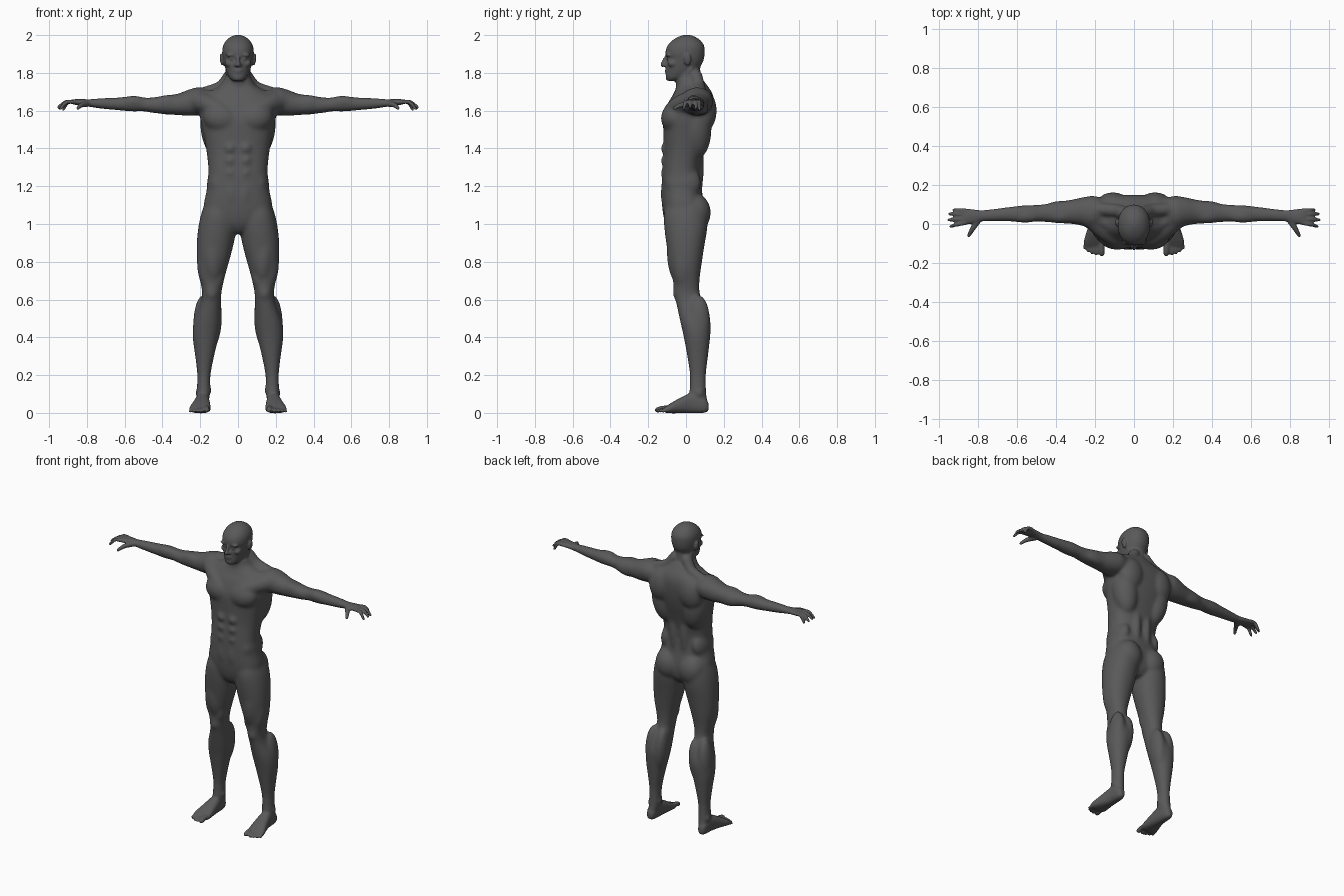
import bpy, bmesh, math
from mathutils import Vector, Matrix

bm = bmesh.new()


def skin(rings, mirror):
    """Close a stack of rings into a solid, optionally with its mirrored twin."""
    for s in ((1, -1) if mirror else (1,)):
        vs = [[bm.verts.new((p[0] * s, p[1], p[2])) for p in r] for r in rings]
        n = len(vs[0])
        for a, b in zip(vs, vs[1:]):
            for i in range(n):
                bm.faces.new((a[i], a[(i + 1) % n], b[(i + 1) % n], b[i]))
        bm.faces.new(vs[0])
        bm.faces.new(vs[-1])


def spline(rows, steps=5):
    """Catmull-Rom interpolation through rows of numbers."""
    out = []
    for i in range(len(rows) - 1):
        p0, p1, p2, p3 = rows[max(i - 1, 0)], rows[i], rows[i + 1], rows[min(i + 2, len(rows) - 1)]
        for k in range(steps):
            t = k / steps
            out.append([0.5 * (2 * b + (c - a) * t + (2 * a - 5 * b + 4 * c - d) * t * t
                               + (3 * b - a - 3 * c + d) * t ** 3)
                        for a, b, c, d in zip(p0, p1, p2, p3)])
    out.append(list(rows[-1]))
    return out


def loft(axis, rows, power=2.2, mirror=True, n=32):
    """Rows: position on axis, then low/high limits on the two other axes."""
    rings = []
    for t, a0, a1, b0, b1 in spline(rows):
        ring = []
        for i in range(n):
            an = 2 * math.pi * i / n
            c, s = math.cos(an), math.sin(an)
            p = [(a0 + a1) / 2 + (a1 - a0) / 2 * math.copysign(abs(c) ** (2 / power), c),
                 (b0 + b1) / 2 + (b1 - b0) / 2 * math.copysign(abs(s) ** (2 / power), s)]
            p.insert(axis, t)
            ring.append(p)
        rings.append(ring)
    skin(rings, mirror)


def tube(rows, mirror=True, n=14):
    """Rows: x, y, z, radius; rounded at both ends."""
    pts = spline(rows)
    rings = []
    for i, (x, y, z, r) in enumerate(pts):
        d = (Vector(pts[min(i + 1, len(pts) - 1)][:3]) - Vector(pts[max(i - 1, 0)][:3])).normalized()
        q = d.to_track_quat('Z', 'Y')
        c = Vector((x, y, z))

        def ring(off, k):
            return [c + d * off + q @ Vector((r * k * math.cos(2 * math.pi * j / n),
                                              r * k * math.sin(2 * math.pi * j / n), 0)) for j in range(n)]
        if i == 0:
            rings += [ring(-.9 * r, .35), ring(-.6 * r, .8)]
        rings.append(ring(0, 1))
        if i == len(pts) - 1:
            rings += [ring(.6 * r, .8), ring(.9 * r, .35)]
    skin(rings, mirror)


def blob(loc, rad, tilt=0, mirror=True):
    """Ellipsoid muscle, tilted about y."""
    for s in ((1, -1) if mirror else (1,)):
        m = (Matrix.Translation((loc[0] * s, loc[1], loc[2])) @ Matrix.Rotation(math.radians(tilt * s), 4, 'Y')
             @ Matrix.Diagonal((*rad, 1)))
        bmesh.ops.create_uvsphere(bm, u_segments=24, v_segments=16, radius=1, matrix=m)


# torso
torso = [(.95, .025, -.075, .06), (1.0, .12, -.108, .095), (1.08, .18, -.125, .1), (1.18, .166, -.129, .084),
         (1.28, .157, -.126, .077), (1.38, .166, -.118, .097), (1.48, .184, -.12, .127), (1.56, .2, -.119, .144),
         (1.64, .2, -.094, .15), (1.69, .17, -.066, .14), (1.73, .1, -.05, .115), (1.77, .07, -.047, .085)]
loft(2, [(z, -w, w, f, b) for z, w, f, b in torso], 2.4, False, 48)
# neck and head
neck = [(1.66, .075, -.05, .1), (1.74, .069, -.054, .09), (1.8, .064, -.053, .077), (1.86, .06, -.05, .075)]
loft(2, [(z, -w, w, f, b) for z, w, f, b in neck], 2, False)
head = [(1.757, .024, -.1, -.05), (1.775, .046, -.107, .01), (1.81, .063, -.106, .06), (1.85, .074, -.105, .086),
        (1.875, .079, -.101, .095), (1.905, .083, -.109, .099), (1.94, .08, -.1, .097), (1.97, .064, -.075, .079),
        (1.99, .04, -.043, .05), (2.001, .014, -.012, .022)]
loft(2, [(z, -w, w, f, b) for z, w, f, b in head], 2.15, False, 40)
# face
tube([(0, -.104, 1.89, .008), (0, -.116, 1.865, .01), (0, -.124, 1.843, .013)], False)
blob((.012, -.11, 1.841), (.01, .013, .009))
blob((.036, -.094, 1.895), (.03, .014, .009), 6)
blob((.033, -.091, 1.874), (.014, .012, .008))
blob((.046, -.072, 1.85), (.024, .025, .02))
blob((0, -.103, 1.813), (.024, .01, .006), 0, False)
blob((0, -.101, 1.802), (.02, .01, .006), 0, False)
blob((0, -.092, 1.776), (.024, .017, .016), 0, False)
# ears
blob((.087, .008, 1.87), (.009, .02, .033), 8)
# neck cords, collar bones, trapezius
tube([(.054, .025, 1.82, .016), (.038, -.02, 1.75, .015), (.015, -.047, 1.69, .011)])
tube([(.02, -.058, 1.683, .011), (.09, -.04, 1.685, .012), (.17, .015, 1.695, .016)])
tube([(.04, .05, 1.785, .036), (.09, .068, 1.725, .034), (.18, .075, 1.692, .034)])
# chest, shoulders, back
blob((.086, -.062, 1.56), (.1, .071, .08), -10)
tube([(.09, -.075, 1.6, .045), (.15, -.035, 1.63, .05), (.21, .03, 1.65, .06)])
blob((.215, .06, 1.652), (.08, .086, .071), 10)
blob((.118, .055, 1.5), (.08, .08, .16), 8)
blob((.108, .098, 1.6), (.085, .065, .11), -8)
blob((.038, .05, 1.3), (.036, .045, .2))
# abdomen
for z, w in ((1.40, .036), (1.335, .036), (1.27, .036)):
    blob((.04, -.1, z), (w, .034, .036))
blob((.036, -.095, 1.16), (.04, .039, .1))
blob((.112, -.015, 1.22), (.052, .095, .09), -8)
# buttocks
blob((.088, .05, 1.06), (.086, .082, .1), 8)

# arm and palm
loft(0, [(.12, .0, .12, 1.60, 1.70), (.20, -.022, .143, 1.578, 1.72), (.26, -.01, .138, 1.573, 1.712),
         (.32, .0, .125, 1.576, 1.69), (.40, .005, .112, 1.583, 1.678), (.46, .01, .102, 1.589, 1.67),
         (.50, .012, .099, 1.596, 1.67), (.56, .009, .097, 1.595, 1.676), (.64, .012, .088, 1.602, 1.67),
         (.72, .014, .077, 1.61, 1.666), (.78, .013, .071, 1.619, 1.661), (.82, .004, .075, 1.626, 1.661),
         (.86, -.004, .079, 1.63, 1.661), (.88, .0, .076, 1.636, 1.658)], 2.1)
blob((.37, .04, 1.64), (.085, .038, .044), 3)
blob((.36, .085, 1.625), (.1, .035, .047), 3)
blob((.56, .04, 1.645), (.08, .035, .034), 3)
# fingers
for y, tx, ty, tz in ((.006, .94, -.012, 1.61), (.028, .95, .02, 1.618), (.05, .946, .052, 1.614), (.069, .925, .072, 1.606)):
    tube([(.865, y, 1.646, .012), (.5 * (.875 + tx), (y + ty) / 2, 1.645, .011), (tx, ty, tz, .009)])
# thumb
tube([(.80, .02, 1.636, .018), (.828, -.025, 1.63, .014), (.848, -.06, 1.613, .01)])

# leg
loft(2, [(1.12, .03, .17, -.10, .10), (1.05, .012, .196, -.117, .115), (.97, .01, .212, -.114, .112),
         (.88, .026, .219, -.102, .097), (.78, .053, .215, -.087, .082), (.70, .075, .2, -.069, .072),
         (.63, .088, .19, -.064, .074), (.57, .09, .202, -.05, .098), (.48, .09, .235, -.03, .13),
         (.40, .103, .24, -.012, .128), (.30, .126, .227, .006, .117), (.20, .145, .216, .02, .106),
         (.12, .147, .218, .019, .106), (.06, .155, .217, .01, .112), (.015, .165, .212, .03, .112)], 2.15)
# thigh, knee and calf muscles
blob((.135, -.035, .85), (.06, .067, .17), 3)
blob((.107, -.02, .715), (.035, .047, .075), -8)
blob((.176, -.015, .77), (.04, .053, .12), 6)
blob((.14, -.042, .635), (.032, .029, .04))
blob((.128, .07, .475), (.042, .06, .14), -5)
blob((.193, .068, .485), (.044, .06, .14), -3)
# ankles
blob((.154, .06, .12), (.014, .022, .022))
blob((.212, .07, .105), (.013, .022, .022))

# foot
loft(1, [(.12, .175, .205, .012, .05), (.095, .16, .218, .0, .085), (.03, .152, .225, -.002, .105),
         (-.03, .147, .24, -.002, .08), (-.08, .144, .256, -.002, .052), (-.104, .147, .258, .0, .036),
         (-.115, .155, .25, .005, .028)], 2.5)
# toes
for x, tx, ty, r in ((.166, .165, -.152, .016), (.194, .194, -.153, .0105), (.215, .216, -.147, .01),
                     (.234, .236, -.137, .0095), (.249, .253, -.124, .009)):
    tube([(x, -.09, r + .008, r), (x, ty + .025, r + .006, r), (tx, ty, r - .001, r * .95)])

# fuse everything into one body
bmesh.ops.recalc_face_normals(bm, faces=bm.faces)
mesh = bpy.data.meshes.new("body")
bm.to_mesh(mesh)
bm.free()
body = bpy.data.objects.new("body", mesh)
bpy.context.collection.objects.link(body)
remesh = body.modifiers.new("fuse", 'REMESH')
remesh.mode = 'VOXEL'
remesh.voxel_size = .0055
fused = bpy.data.meshes.new_from_object(body.evaluated_get(bpy.context.evaluated_depsgraph_get()))
body.modifiers.clear()

# soften muscles strongly, face, hands and feet lightly
bm = bmesh.new()
bm.from_mesh(fused)
for rounds, top, reach, bottom in ((4, 9, 9, -1), (5, 1.76, .78, .08), (7, 1.73, .72, .13), (10, 1.71, .66, .18)):
    part = [v for v in bm.verts if bottom < v.co.z < top and abs(v.co.x) < reach]
    for _ in range(rounds):
        bmesh.ops.smooth_vert(bm, verts=part, factor=.5, use_axis_x=True, use_axis_y=True, use_axis_z=True)
for f in bm.faces:
    f.smooth = True
    f.material_index = 0
bm.to_mesh(fused)
bm.free()
body.data = fused
fused.name = "body"

# dark grey skin
grey = bpy.data.materials.new("dark_grey")
grey.diffuse_color = (.1, .1, .1, 1)
fused.materials.clear()
fused.materials.append(grey)
